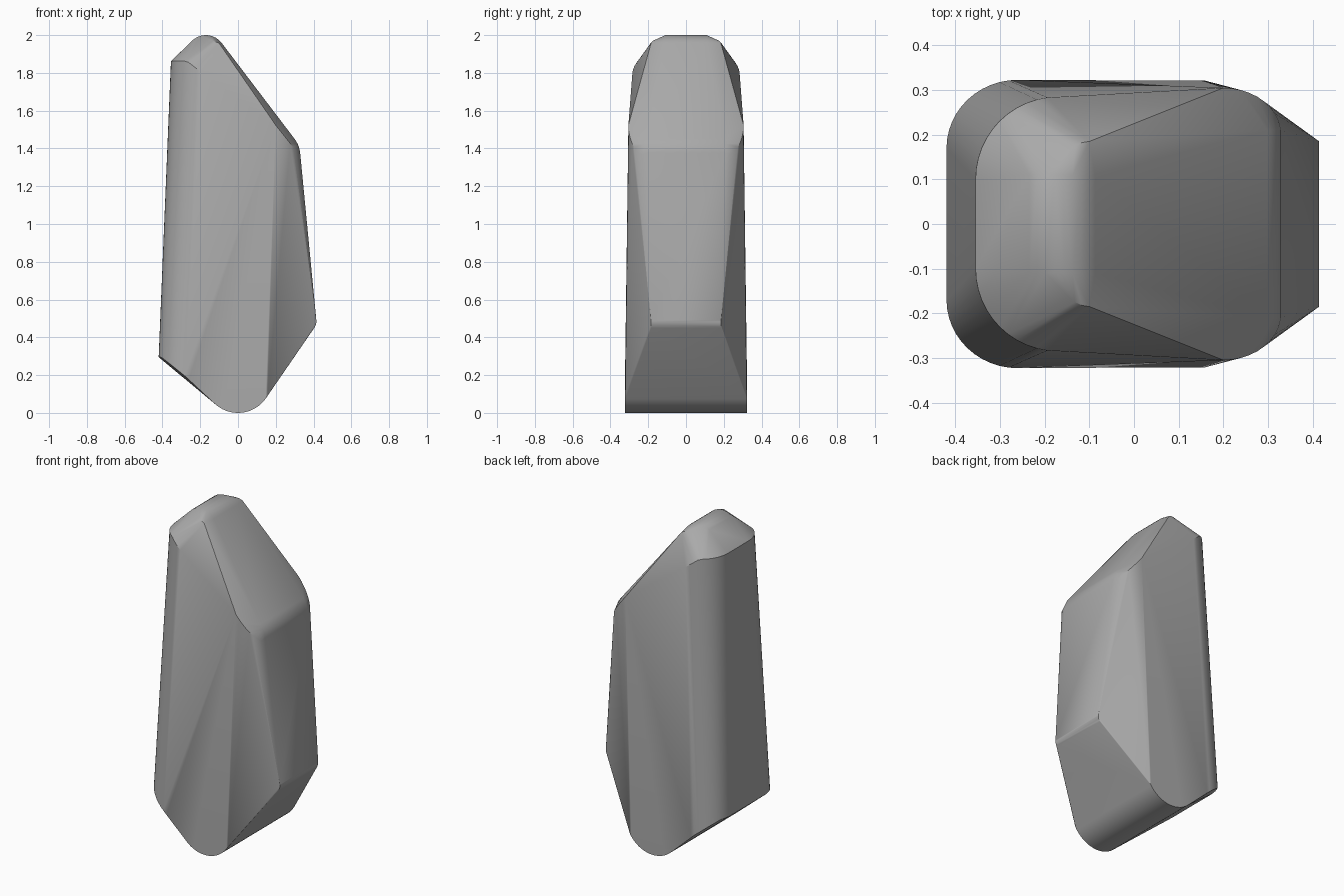
import bpy, bmesh, math

cube = bpy.data.objects.get("Cube")
if cube:
    bpy.data.objects.remove(cube, do_unlink=True)

grey = bpy.data.materials.new("plain grey")
grey.use_nodes = True
colour = (0.4, 0.4, 0.4, 1)
grey.diffuse_color = colour
grey.node_tree.nodes["Principled BSDF"].inputs["Base Color"].default_value = colour

points = []


def arc(cx, cy, rx, ry, start, end, steps):
    """Points along an elliptical arc, angles in degrees."""
    for i in range(steps + 1):
        a = math.radians(start + (end - start) * i / steps)
        yield cx + rx * math.cos(a), cy + ry * math.sin(a)


def add(x, y, z):
    """A point and its mirror across the middle."""
    points.extend([(x, y, z), (x, -y, z)])


# Rounded foot running front to back
for x, z in arc(0, 0.18, 0.18, 0.18, 215, 330, 20):
    add(x, 0.322, z)

# Lower rounded corners on the right-hand edge
for x, y in arc(-0.26, 0.17, 0.16, 0.153, 90, 180, 12):
    add(x, y, 0.295 - 0.8 * max(0, x + 0.405))

# Upper rounded corners following the slanted shoulder
for x, y in arc(-0.17, 0.1, 0.185, 0.185, 90, 180, 12):
    add(x, y, min(1.862, 1.862 - 0.77 * (x + 0.27)))

# Shoulder running down to the far top corner
for x, y in arc(0.2, 0.2, 0.13, 0.105, 0, 90, 10):
    add(x, y, 1.36 + 1.25 * (0.33 - x))

# Rounded lower lip of the sloping roof
for x, z in arc(0.18, 1.36, 0.15, 0.15, 0, 38, 6):
    add(x, 0.21, z)

# Rounded ridge at the peak
for x, z in arc(-0.17, 1.895, 0.105, 0.105, 38, 128, 8):
    add(x, 0.11, z)
for x, y in arc(-0.1, 0.11, 0.065, 0.075, 90, 180, 6):
    add(x, y, 1.957 + 0.4 * (-0.1 - x))

# Blunt bulge on the left-hand side
for x, z in arc(0.355, 0.485, 0.06, 0.06, -36, 5, 5):
    add(x, 0.185, z)

# Wrap the whole body in one tight skin
bm = bmesh.new()
for p in points:
    bm.verts.new(p)
bmesh.ops.remove_doubles(bm, verts=bm.verts[:], dist=0.0005)
hull = bmesh.ops.convex_hull(bm, input=bm.verts[:])
unused = {g for g in hull["geom_interior"] + hull["geom_unused"]
          if isinstance(g, bmesh.types.BMVert)}
bmesh.ops.delete(bm, geom=list(unused), context="VERTS")
bmesh.ops.dissolve_limit(bm, angle_limit=math.radians(1),
                         verts=bm.verts[:], edges=bm.edges[:])
bmesh.ops.recalc_face_normals(bm, faces=bm.faces[:])

mesh = bpy.data.meshes.new("faceted_body")
bm.to_mesh(mesh)
bm.free()
mesh.materials.append(grey)
body = bpy.data.objects.new("faceted_body", mesh)
bpy.context.collection.objects.link(body)

bpy.context.view_layer.objects.active = body
body.select_set(True)
bpy.ops.object.shade_smooth_by_angle(angle=math.radians(30))
